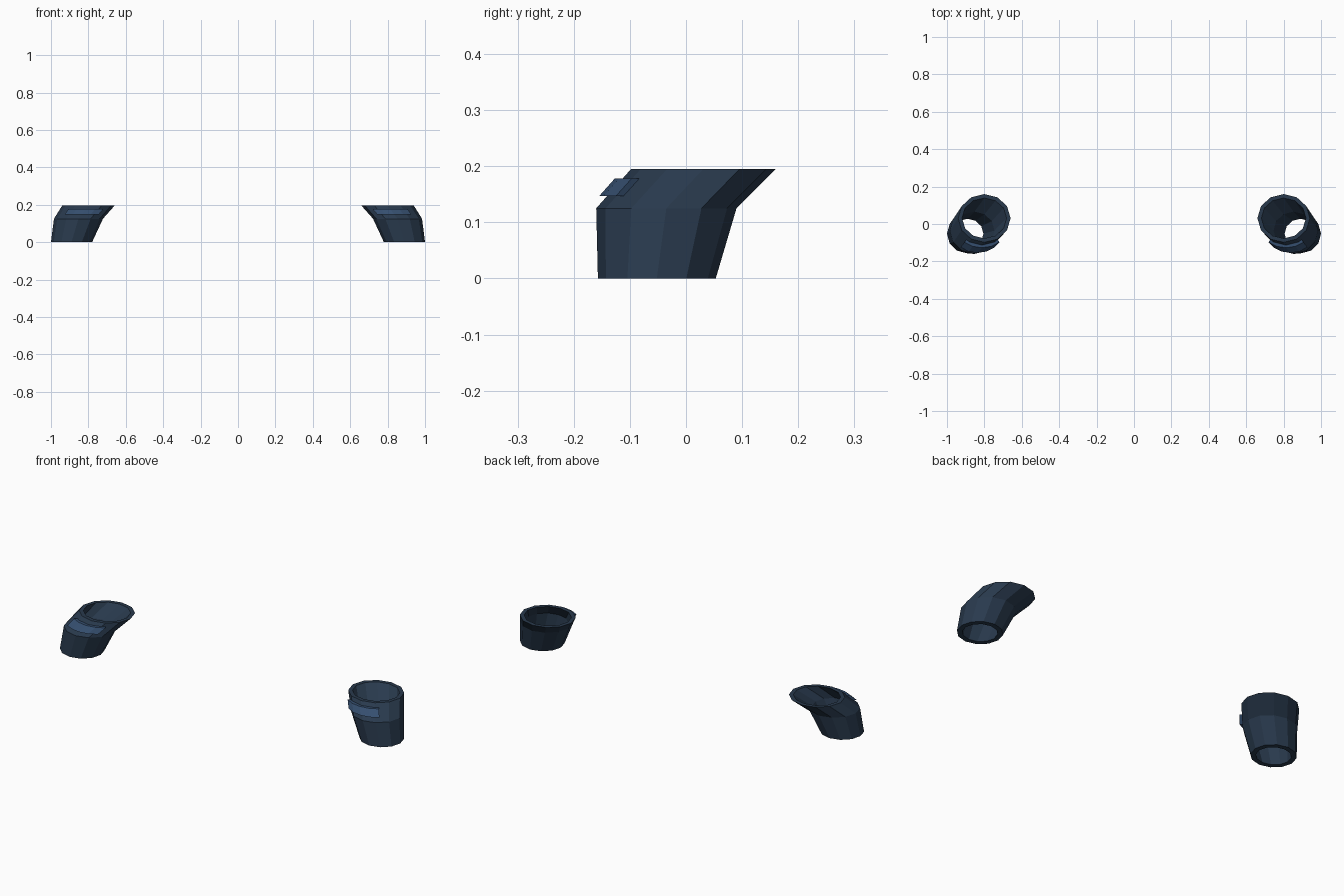
import bpy, bmesh
from math import cos, sin, radians

if "Cube" in bpy.data.objects:
    bpy.data.objects.remove(bpy.data.objects["Cube"])

# Cuff sections: centre x, centre y, z, radius x, radius y
OUTER = [(0.89, -0.052, 0.0, 0.11, 0.105),
         (0.853, -0.035, 0.125, 0.131, 0.125),
         (0.80, 0.031, 0.195, 0.14, 0.129)]
WALL = [0.025, 0.024, 0.021]


def material(name, col):
    m = bpy.data.materials.new(name)
    m.diffuse_color = (*col, 1)
    m.use_nodes = True
    m.node_tree.nodes["Principled BSDF"].inputs["Base Color"].default_value = m.diffuse_color
    return m


navy = material("navy_cloth", (0.022, 0.042, 0.075))
blue = material("blue_trim", (0.036, 0.078, 0.16))


def point(sec, ang, side, grow=0.0):
    cx, cy, z, rx, ry = sec
    a = radians(ang)
    return (side * (cx + (rx + grow) * cos(a)), cy + (ry + grow) * sin(a), z)


def loft(name, rings, mat, cap):
    # Bridges consecutive loops, closing the last loop to the first or capping both
    bm = bmesh.new()
    loops = [[bm.verts.new(p) for p in r] for r in rings]
    n = len(loops[0])
    pairs = list(zip(loops, loops[1:]))
    if cap:
        bm.faces.new(loops[0])
        bm.faces.new(loops[-1])
    else:
        pairs.append((loops[-1], loops[0]))
    for a, b in pairs:
        for i in range(n):
            j = (i + 1) % n
            bm.faces.new((a[i], a[j], b[j], b[i]))
    bmesh.ops.recalc_face_normals(bm, faces=bm.faces)
    me = bpy.data.meshes.new(name)
    bm.to_mesh(me)
    bm.free()
    me.materials.append(mat)
    ob = bpy.data.objects.new(name, me)
    bpy.context.collection.objects.link(ob)


def section_at(z):
    a, b = OUTER[1], OUTER[2]
    t = (z - a[2]) / (b[2] - a[2])
    return [p + (q - p) * t for p, q in zip(a, b)]


for side, label in ((1, "left"), (-1, "right")):
    # Twelve-sided hollow bent cuff
    angles = range(0, 360, 30)
    rings = [[point(s, a, side) for a in angles] for s in OUTER]
    rings += [[point(s, a, side, -w) for a in angles]
              for s, w in reversed(list(zip(OUTER, WALL)))]
    loft(label + "_cuff", rings, navy, False)

    # Raised trim plate wrapped round the front
    lo, hi = section_at(0.147), section_at(0.178)
    plate = [[point(lo, a, side, 0.014), point(hi, a, side, 0.014),
              point(hi, a, side, -0.012), point(lo, a, side, -0.012)]
             for a in (-128, -109, -90, -71, -52)]
    loft(label + "_front_trim", plate, blue, True)
